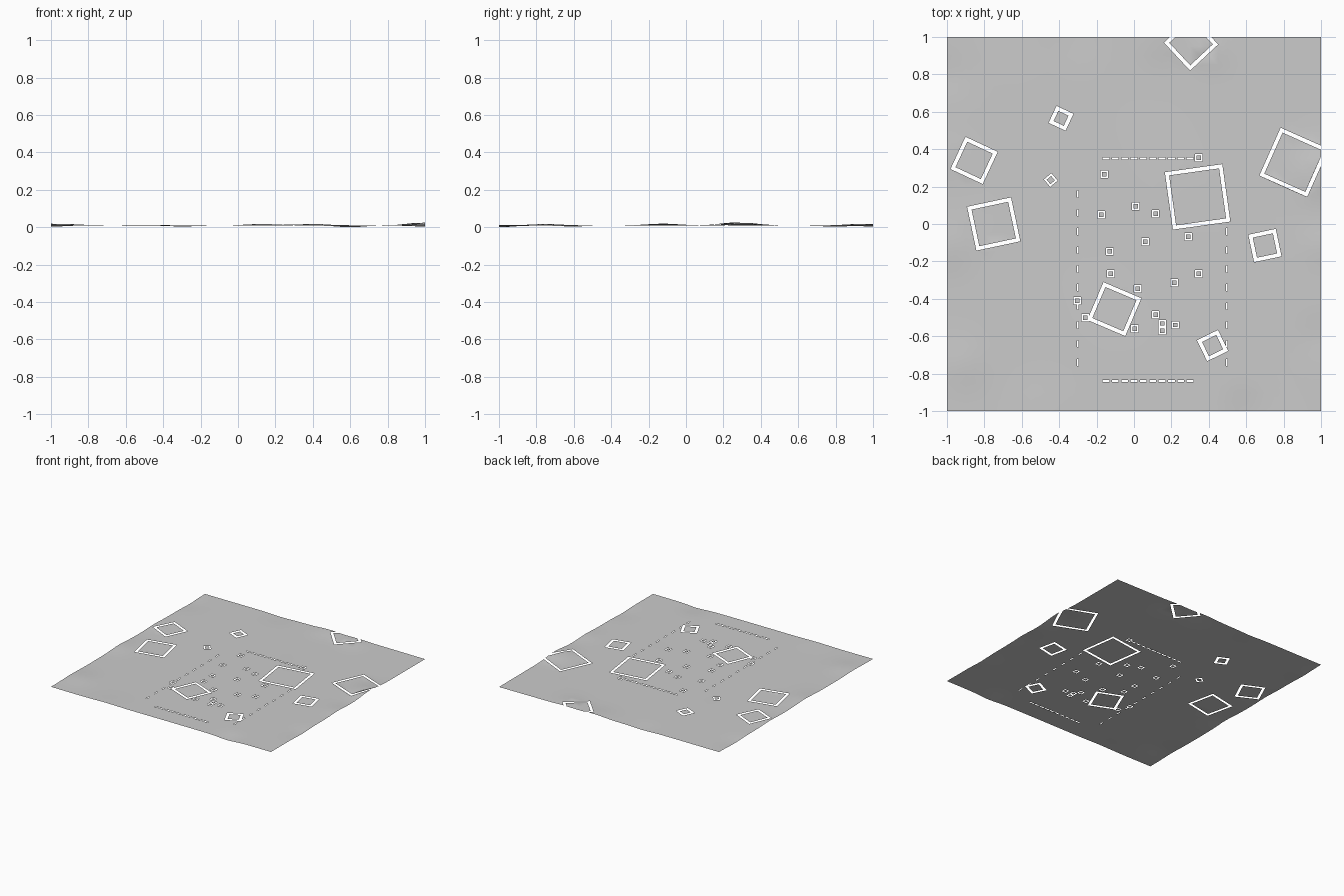
import bpy, math
from mathutils import Vector
from mathutils.geometry import delaunay_2d_cdt

if "Cube" in bpy.data.objects:
    bpy.data.objects.remove(bpy.data.objects["Cube"])

# rotated square plots: x, y, side, angle
PLOTS = [(.34, .145, .31, 8), (-.105, -.455, .22, -23), (.855, .33, .28, -24),
         (.70, -.115, .15, 12), (.42, -.65, .125, 26), (-.75, 0, .24, 12),
         (-.855, .34, .19, -25), (-.39, .565, .1, -25), (-.445, .235, .052, 40),
         (.305, .965, .205, 43)]
# tiny axis-aligned plots
TINY = [(-.16, .265), (.345, .355), (-.175, .05), (.01, .095), (.115, .055),
        (-.13, -.147), (.06, -.095), (.29, -.067), (-.125, -.265), (.02, -.345),
        (.215, -.313), (.345, -.265), (-.303, -.41), (-.26, -.5), (.003, -.56),
        (.115, -.484), (.15, -.532), (.15, -.57), (.22, -.54)]
# gentle rises and dips: x, y, height, radius
BUMPS = [(1, .28, .018, .13), (-1, -.12, .009, .12), (-.92, -.75, .008, .12),
         (.13, 1, .009, .12), (.4, .93, .008, .1), (1, -.12, .007, .1),
         (-1, .35, .006, .1), (-.5, -1, .004, .15), (.6, -1, -.009, .1),
         (-1, .8, -.006, .1), (-.3, 1, -.005, .1), (1, -.6, -.006, .1)]


def height(x, y):
    z = .0105 + .001 * math.sin(5 * x + 2 * y) * math.cos(4 * y - x)
    for bx, by, h, r in BUMPS:
        z += h * math.exp(-((x - bx) ** 2 + (y - by) ** 2) / (r * r))
    return z


# gaps: centre, half width, half depth, rotation, slit thickness (None = solid slot)
gaps = [(x, y, s / 2, s / 2, math.radians(a), min(.02, s * .2)) for x, y, s, a in PLOTS]
gaps += [(x, y, .02, .02, 0, .008) for x, y in TINY]
for i in range(10):
    gaps.append((-.15 + .05 * i, .35, .018, .005, 0, None))
    gaps.append((-.15 + .05 * i, -.84, .018, .005, 0, None))
    gaps.append((-.3, -.74 + .1 * i, .004, .018, 0, None))
    if i < 9:
        gaps.append((.495, -.74 + .1 * i, .004, .018, 0, None))

pts, edges = [], []


def rect(cx, cy, hx, hy, a):
    """Add a rectangle outline as a constraint."""
    n = len(pts)
    c, s = math.cos(a), math.sin(a)
    for u, v in ((-hx, -hy), (hx, -hy), (hx, hy), (-hx, hy)):
        pts.append(Vector((cx + u * c - v * s, cy + u * s + v * c)))
    edges.extend((n + k, n + (k + 1) % 4) for k in range(4))


def in_gap(x, y):
    for cx, cy, hx, hy, a, t in gaps:
        dx, dy = x - cx, y - cy
        u = abs(dx * math.cos(a) + dy * math.sin(a))
        v = abs(dy * math.cos(a) - dx * math.sin(a))
        if u < hx and v < hy and (t is None or u > hx - t or v > hy - t):
            return True
    return False


# ground layout: border, plots, slots and a grid of terrain points
rect(0, 0, 1, 1, 0)
for cx, cy, hx, hy, a, t in gaps:
    rect(cx, cy, hx, hy, a)
    if t:
        rect(cx, cy, hx - t, hy - t, a)
N = 40
for i in range(N + 1):
    for j in range(N + 1):
        pts.append(Vector((-1 + 2 * i / N, -1 + 2 * j / N)))

verts, _, faces, *_ = delaunay_2d_cdt(pts, edges, [], 0, 1e-5)
keep = []
for f in faces:
    x = sum(verts[i].x for i in f) / len(f)
    y = sum(verts[i].y for i in f) / len(f)
    if abs(x) < 1 and abs(y) < 1 and not in_gap(x, y):
        keep.append(tuple(f))

# terrain sheet, using only the vertices that remain
used = sorted({i for f in keep for i in f})
index = {old: new for new, old in enumerate(used)}
co = [(verts[i].x, verts[i].y, height(verts[i].x, verts[i].y)) for i in used]
low = min(p[2] for p in co)
mesh = bpy.data.meshes.new("terrain")
mesh.from_pydata([(x, y, z - low) for x, y, z in co], [],
                 [[index[i] for i in f] for f in keep])
terrain = bpy.data.objects.new("terrain", mesh)
bpy.context.collection.objects.link(terrain)
bpy.context.view_layer.objects.active = terrain
terrain.select_set(True)
bpy.ops.object.shade_smooth_by_angle()
